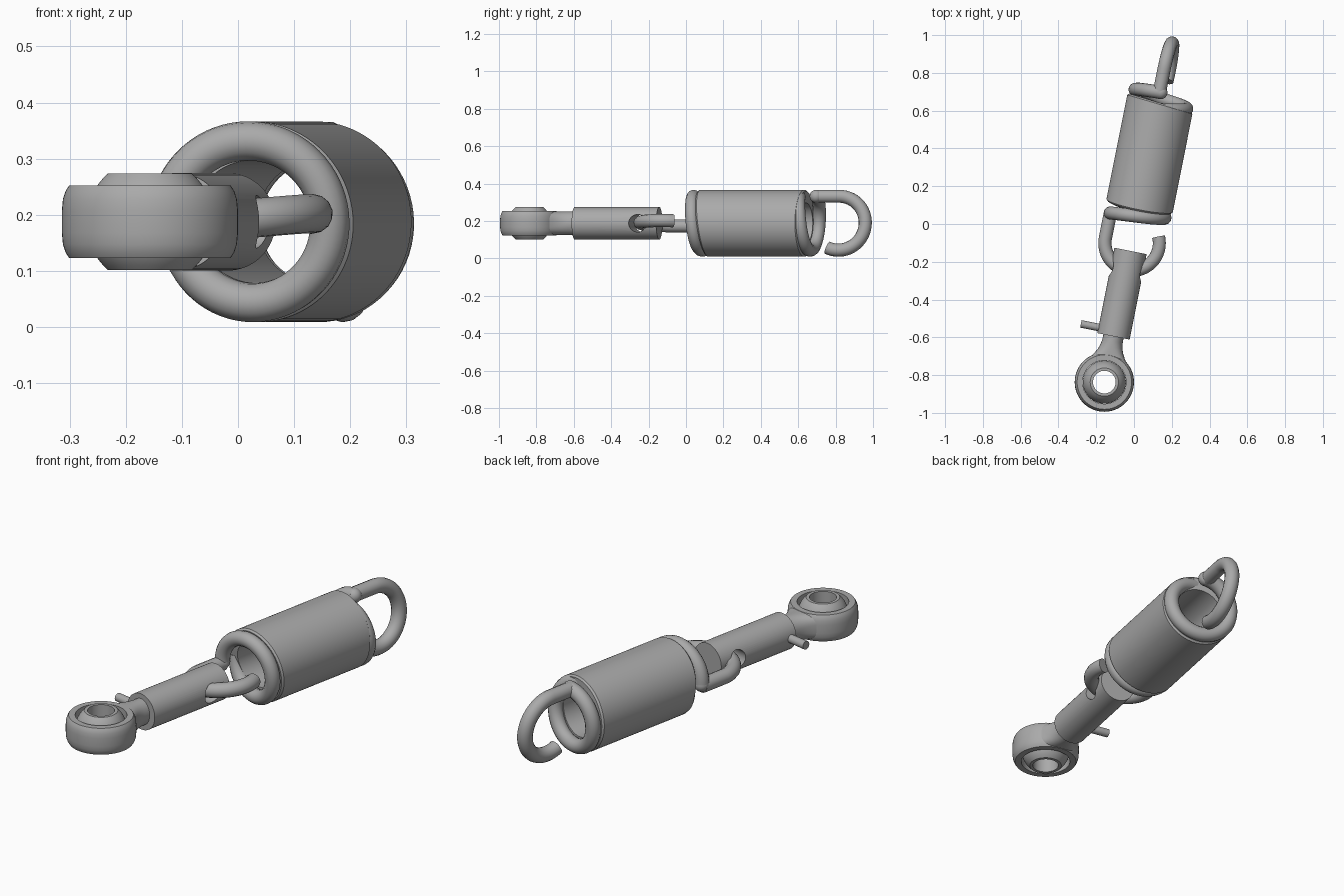
import bpy, bmesh
from math import sin, cos, pi, radians
from mathutils import Matrix, Vector

cube = bpy.data.objects.get("Cube")
if cube:
    bpy.data.objects.remove(cube)

# Everything is modelled along local y from the eye centre, then set at an angle
PLACE = Matrix.Translation((-0.157, -0.837, 0.1875)) @ Matrix.Rotation(radians(-11.3), 4, 'Z')
WIRE, COIL = 0.035, 0.144

steel = bpy.data.materials.new("steel_grey")
steel.use_nodes = True
grey = (0.4, 0.4, 0.4, 1)
steel.diffuse_color = grey
steel.node_tree.nodes["Principled BSDF"].inputs["Base Color"].default_value = grey


def finish(name, mesh):
    mesh.materials.clear()
    mesh.materials.append(steel)
    mesh.shade_smooth()
    mesh.set_sharp_from_angle(angle=radians(35))
    ob = bpy.data.objects.new(name, mesh)
    bpy.context.scene.collection.objects.link(ob)
    ob.matrix_world = PLACE
    return ob


def skin(name, rings, loop=False):
    """Bridge a list of closed rings, capping the ends unless they loop."""
    bm = bmesh.new()
    vs = [[bm.verts.new(p) for p in ring] for ring in rings]
    n = len(vs[0])
    pairs = list(zip(vs, vs[1:])) + ([(vs[-1], vs[0])] if loop else [])
    for a, b in pairs:
        for i in range(n):
            j = (i + 1) % n
            bm.faces.new((a[i], a[j], b[j], b[i]))
    if not loop:
        bm.faces.new(vs[0])
        bm.faces.new(vs[-1])
    bmesh.ops.recalc_face_normals(bm, faces=bm.faces)
    mesh = bpy.data.meshes.new(name)
    bm.to_mesh(mesh)
    bm.free()
    return finish(name, mesh)


def angles(n):
    return [2 * pi * i / n for i in range(n)]


def lathe(name, profile, n=64):
    """Turn a closed (radius, height) profile about the vertical."""
    return skin(name, [[(r * cos(a), r * sin(a), z) for r, z in profile] for a in angles(n)], True)


def rod(name, start, end, radius, n=48):
    start, end = Vector(start), Vector(end)
    turn = (end - start).to_track_quat('Z', 'Y')
    circle = [turn @ Vector((radius * cos(a), radius * sin(a), 0)) for a in angles(n)]
    return skin(name, [[c + p for c in circle] for p in (start, end)])


def wire(name, points):
    """Round wire along a path."""
    curve = bpy.data.curves.new(name, 'CURVE')
    curve.dimensions = '3D'
    curve.bevel_depth = WIRE
    curve.bevel_resolution = 5
    curve.use_fill_caps = True
    spline = curve.splines.new('POLY')
    spline.points.add(len(points) - 1)
    for sp, p in zip(spline.points, points):
        sp.co = (*p, 1)
    tmp = bpy.data.objects.new(name + "_path", curve)
    mesh = bpy.data.meshes.new_from_object(tmp)
    bpy.data.objects.remove(tmp)
    return finish(name, mesh)


def cut(ob, cutter):
    mod = ob.modifiers.new("cut", 'BOOLEAN')
    mod.operation, mod.solver, mod.object = 'DIFFERENCE', 'EXACT', cutter
    bpy.context.view_layer.update()
    graph = bpy.context.evaluated_depsgraph_get()
    mesh = bpy.data.meshes.new_from_object(ob.evaluated_get(graph))
    ob.modifiers.clear()
    ob.data = mesh
    mesh.shade_smooth()
    mesh.set_sharp_from_angle(angle=radians(35))
    bpy.data.objects.remove(cutter)


# Eye housing with a slightly barrelled outside
outer = [(0.157 - 0.013 * (z / 0.0645) ** 4, z) for z in
         (-0.0645, -0.055, -0.04, -0.02, 0, 0.02, 0.04, 0.055, 0.0645)]
lathe("eye_housing", [(0.115, -0.0645)] + outer + [(0.115, 0.0645)])

# Swivel ball with flat ends and a straight bore
ball = [(0.114 * cos(t), 0.114 * sin(t)) for t in [radians(-49 + 98 * i / 16) for i in range(17)]]
lathe("swivel_ball", [(0.06, -0.086)] + ball + [(0.06, 0.086)])

# Flared neck between the eye and the rod
neck_rings = []
for y, w in ((0.05, 0.138), (0.09, 0.118), (0.115, 0.1), (0.14, 0.083),
             (0.165, 0.069), (0.19, 0.06), (0.22, 0.055), (0.26, 0.054)):
    k = 0.55 if y < 0.12 else 0.55 + 0.45 * min(1, (y - 0.12) / 0.1)
    neck_rings.append([(w * abs(cos(a)) ** k * (1 if cos(a) > 0 else -1), y,
                        0.0635 * abs(sin(a)) ** k * (1 if sin(a) > 0 else -1)) for a in angles(40)])
neck = skin("neck", neck_rings)
cut(neck, rod("neck_cutter", (0, 0, -0.2), (0, 0, 0.2), 0.118))

# Rod with a cross hole for the hook, and a locking pin
shaft = rod("rod_body", (0, 0.247, 0), (0, 0.708, 0), 0.087, 64)
cut(shaft, rod("hole_cutter", (-0.2, 0.605, 0), (0.2, 0.605, 0), 0.047))
rod("locking_pin", (-0.07, 0.278, 0), (-0.182, 0.278, 0), 0.02, 24)

# Close-wound spring body, a tube whose ends follow the winding
R, r = COIL + WIRE, COIL - WIRE
body = []
for a in angles(96):
    x, z = cos(a), sin(a)
    front, back = 0.945 - 0.022 * z, 1.507 - 0.016 * x
    body.append([(q * x, y, q * z) for q, y in
                 ((R, front + 0.008), (R - 0.008, front), (r, front), (r, back),
                  (R - 0.008, back), (R, back - 0.008))])
skin("spring_body", body, True)


def end_coil(name, y, start, way, inward):
    pts = []
    for i in range(73):
        t = i / 72
        a = start + way * 2 * pi * t
        pts.append((COIL * cos(a), y + inward * 0.09 * t ** 1.5, COIL * sin(a)))
    wire(name, pts)


def hook_path(lead):
    """(across, outward) points of a straight lead and an open loop."""
    pts = [(-COIL, -lead)]
    for i in range(49):
        a = radians(205 * i / 48)
        pts.append((-COIL * cos(a), COIL * sin(a)))
    return pts


def elbow(name, centre):
    bm = bmesh.new()
    bmesh.ops.create_uvsphere(bm, u_segments=24, v_segments=16, radius=WIRE,
                              matrix=Matrix.Translation(centre))
    mesh = bpy.data.meshes.new(name)
    bm.to_mesh(mesh)
    bm.free()
    finish(name, mesh)


# Last turns of the spring and the hooks: front lies flat, back stands upright
end_coil("front_coil", 0.884, pi, -1, 1)
end_coil("back_coil", 1.562, pi / 2, 1, -1)
wire("front_hook", [(p, 0.75 - s, 0.1 * p) for p, s in hook_path(0.134)])
wire("back_hook", [(0.1 * p, 1.687 + s, -p) for p, s in hook_path(0.125)])
elbow("front_elbow", (-COIL, 0.884, -0.007))
elbow("back_elbow", (-0.007, 1.562, COIL))
